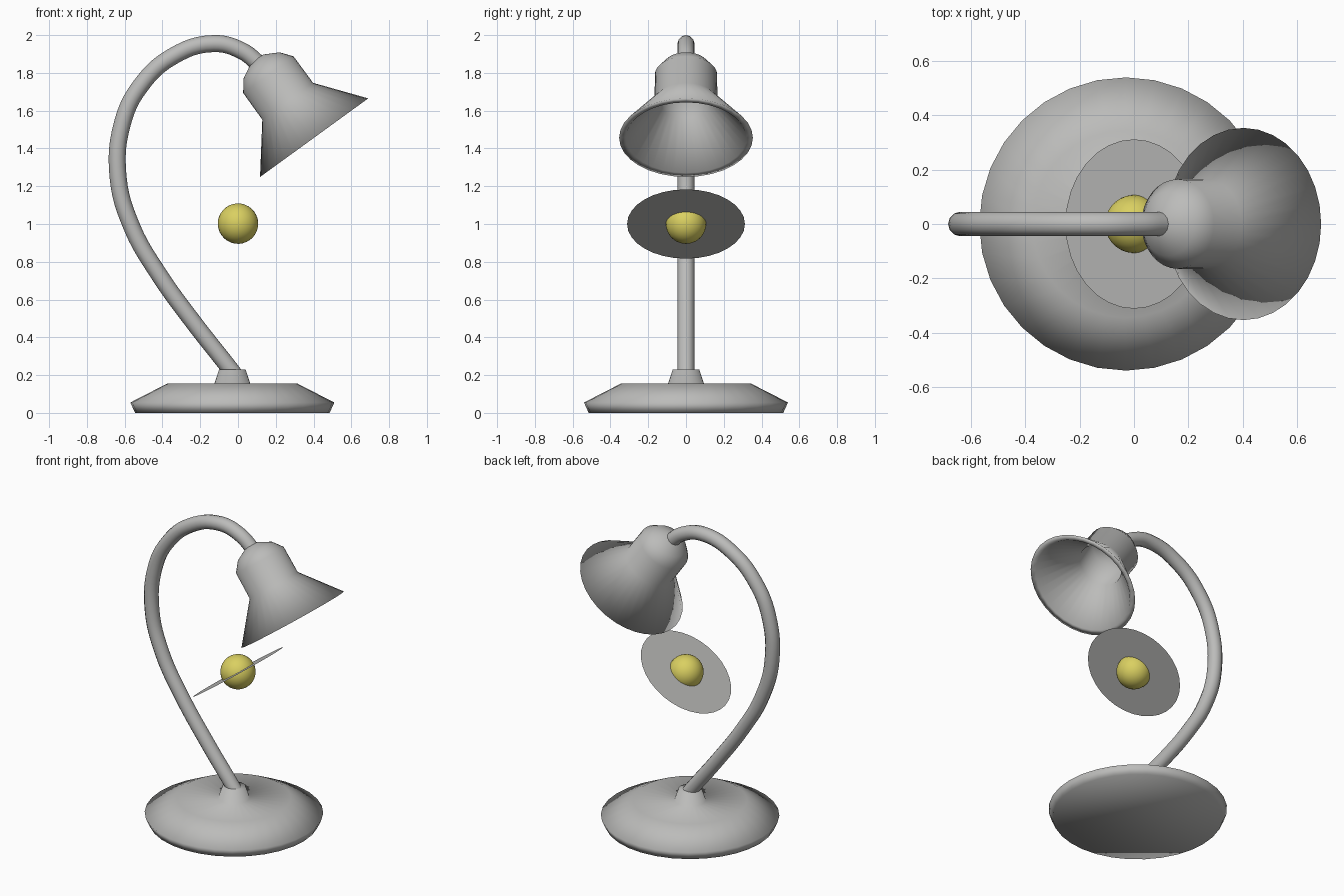
import bpy
import bmesh
import math
from mathutils import Matrix, Vector

if "Cube" in bpy.data.objects:
    bpy.data.objects.remove(bpy.data.objects["Cube"], do_unlink=True)


def make_material(name, rgb):
    mat = bpy.data.materials.new(name)
    mat.use_nodes = True
    mat.diffuse_color = (*rgb, 1)
    mat.node_tree.nodes["Principled BSDF"].inputs["Base Color"].default_value = (*rgb, 1)
    return mat


grey = make_material("grey metal", (0.5, 0.5, 0.49))
yellow = make_material("bulb yellow", (0.7, 0.63, 0.12))


def finish(name, bm, mat, matrix):
    """Turn a bmesh into a smooth-shaded object."""
    bmesh.ops.recalc_face_normals(bm, faces=bm.faces)
    for face in bm.faces:
        face.smooth = True
    mesh = bpy.data.meshes.new(name)
    bm.to_mesh(mesh)
    bm.free()
    mesh.materials.append(mat)
    obj = bpy.data.objects.new(name, mesh)
    obj.matrix_world = matrix
    bpy.context.collection.objects.link(obj)
    return obj


def lathe(name, profile, mat, matrix, sides=32):
    """Spin (radius, height) points about z and cap both ends."""
    bm = bmesh.new()
    rings = []
    for r, z in profile:
        angles = [math.tau * i / sides for i in range(sides)]
        rings.append([bm.verts.new((r * math.cos(a), r * math.sin(a), z)) for a in angles])
    for low, high in zip(rings, rings[1:]):
        for i in range(sides):
            j = (i + 1) % sides
            bm.faces.new((low[i], low[j], high[j], high[i]))
    bm.faces.new(rings[0])
    bm.faces.new(rings[-1])
    return finish(name, bm, mat, matrix)


# Base with a raised collar for the arm
lathe("base", [(0.515, 0), (0.54, 0.055), (0.345, 0.155), (0.095, 0.155), (0.07, 0.23)],
      grey, Matrix.Translation((-0.03, 0, 0)))

# Hollow shade, tilted so that it opens down and to the side
tilt = Matrix.Rotation(-math.radians(36), 4, "Y")
shade_profile = [(0.04, 0.515), (0.118, 0.473), (0.165, 0.412), (0.166, 0.238),
                 (0.354, 0), (0.318, 0), (0.14, 0.235), (0.135, 0.4)]
lathe("shade", shade_profile, grey, Matrix.Translation((0.403, 0, 1.457)) @ tilt)

# Thin disc around the bulb, parallel to the shade opening
bm = bmesh.new()
bmesh.ops.create_circle(bm, cap_ends=True, segments=32, radius=0.312)
finish("bulb_disc", bm, grey, Matrix.Translation((0, 0, 1)) @ tilt)

# Bulb
bm = bmesh.new()
bmesh.ops.create_uvsphere(bm, u_segments=32, v_segments=16, radius=0.107)
finish("bulb", bm, yellow, Matrix.Translation((0, 0, 1.002)) @ tilt)

# Curved tubular arm from the collar to the shade
path = [(0.02, 0.15), (-0.04, 0.23), (-0.24, 0.485), (-0.42, 0.735), (-0.56, 0.98),
        (-0.635, 1.25), (-0.61, 1.54), (-0.517, 1.73), (-0.35, 1.885),
        (-0.13, 1.955), (0.02, 1.917), (0.12, 1.84)]
curve = bpy.data.curves.new("arm", "CURVE")
curve.dimensions = "3D"
curve.bevel_depth = 0.045
curve.bevel_resolution = 4
curve.resolution_u = 6
curve.use_fill_caps = True
spline = curve.splines.new("BEZIER")
spline.bezier_points.add(len(path) - 1)
for point, (x, z) in zip(spline.bezier_points, path):
    point.co = Vector((x, 0, z))
    point.handle_left_type = point.handle_right_type = "AUTO"
curve.materials.append(grey)
arm = bpy.data.objects.new("arm", curve)
bpy.context.collection.objects.link(arm)
